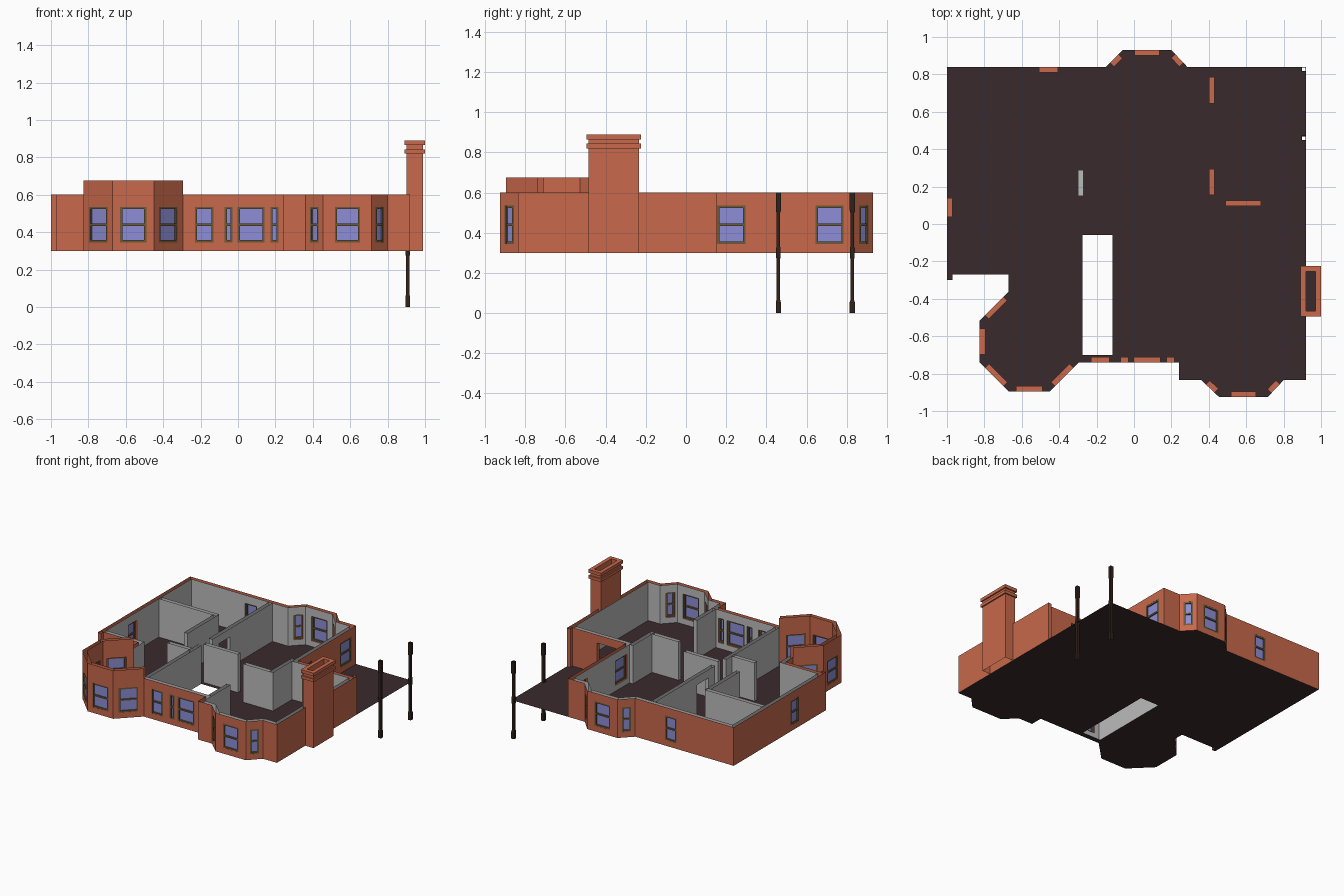
import bpy
from mathutils import Vector
from mathutils.geometry import tessellate_polygon

if "Cube" in bpy.data.objects:
    bpy.data.objects.remove(bpy.data.objects["Cube"])

def material(name, rgb):
    m = bpy.data.materials.new(name)
    m.diffuse_color = (*rgb, 1)
    m.use_nodes = True
    m.node_tree.nodes["Principled BSDF"].inputs["Base Color"].default_value = m.diffuse_color
    return m

BRICK = material("brick", (0.58, 0.14, 0.07))
DARK = material("dark_floor", (0.042, 0.023, 0.027))
GLASS = material("glass", (0.27, 0.27, 0.68))
FRAME = material("window_frame", (0.15, 0.10, 0.04))
POST = material("post_wood", (0.03, 0.015, 0.011))
PLASTER = material("plaster", (0.5, 0.5, 0.5))

Z0, Z1, THICK = 0.30, 0.60, 0.03
WZ0, WZ1 = 0.345, 0.535

class Part:
    """Collects faces for one object."""
    def __init__(self, name, *mats):
        self.name, self.mats, self.v, self.f, self.m = name, mats, [], [], []

    def face(self, pts, mat=0):
        n = len(self.v)
        self.v += [tuple(p) for p in pts]
        self.f.append(range(n, n + len(pts)))
        self.m.append(mat)

    def done(self):
        me = bpy.data.meshes.new(self.name)
        me.from_pydata(self.v, [], [tuple(f) for f in self.f])
        for m in self.mats:
            me.materials.append(m)
        me.polygons.foreach_set("material_index", self.m)
        ob = bpy.data.objects.new(self.name, me)
        bpy.context.collection.objects.link(ob)
        return ob

def at(p, z):
    return Vector((p.x, p.y, z))

def panel(part, a, b, za, zb, mat, flip=False):
    pts = [at(a, za), at(b, za), at(b, zb), at(a, zb)]
    part.face(pts[::-1] if flip else pts, mat)

def sheet(part, a, b, top, holes, mat, flip):
    """Upright sheet from a to b with rectangular holes (p, q, z0, z1)."""
    cur = a
    for p, q, z0, z1 in holes:
        panel(part, cur, p, Z0, top, mat, flip)
        if z0 > Z0:
            panel(part, p, q, Z0, z0, mat, flip)
        panel(part, p, q, z1, top, mat, flip)
        cur = q
    panel(part, cur, b, Z0, top, mat, flip)

def reveals(part, p, q, off, z0, z1, mat):
    """Lining of an opening through a wall."""
    for c, flip in ((p, True), (q, False)):
        panel(part, c, c + off, z0, z1, mat, flip)
    for z, flip in ((z0, False), (z1, True)):
        if z > Z0:
            pts = [at(p, z), at(q, z), at(q + off, z), at(p + off, z)]
            part.face(pts[::-1] if flip else pts, mat)

def bar(part, a, b, n, d0, d1, z0, z1, mat):
    """Box running from a to b, between depths d0 and d1 along n."""
    base = [a + n * d0, b + n * d0, b + n * d1, a + n * d1]
    for i in range(4):
        panel(part, base[i], base[(i + 1) % 4], z0, z1, mat)
    part.face([at(p, z0) for p in base[::-1]], mat)
    part.face([at(p, z1) for p in base], mat)

def window(part, p, q, n):
    d, w = (q - p).normalized(), 0.012
    zm = (WZ0 + WZ1) / 2
    bar(part, p, p + d * w, n, 0.0, 0.02, WZ0, WZ1, 0)
    bar(part, q - d * w, q, n, 0.0, 0.02, WZ0, WZ1, 0)
    for z in (WZ0, zm - w / 2, WZ1 - w):
        bar(part, p, q, n, 0.001, 0.019, z, z + w, 0)
    panel(part, p + n * 0.010, q + n * 0.010, WZ0, WZ1, 1)

def walls_left_of(a, b):
    d = (b - a).normalized()
    return Vector((-d.y, d.x))

# outer wall corners, anticlockwise: x, y, openings (distance or None = middle, width)
TOWER = [(None, 0.14)]
SIDE = [(None, 0.065)]
MAIN = [(None, 0.135)]
PLAN = [
    (-1, 0.84, [(0.752, 0.10)]), (-1, -0.27, []), (-0.67, -0.27, []),
    (-0.67, -0.36, TOWER), (-0.825, -0.515, TOWER), (-0.825, -0.74, TOWER),
    (-0.67, -0.895, TOWER), (-0.45, -0.895, TOWER),
    (-0.295, -0.74, [(0.115, 0.10), (0.245, 0.042), (0.365, 0.145), (0.49, 0.045)]),
    (0.24, -0.74, []), (0.24, -0.835, []), (0.36, -0.835, SIDE),
    (0.455, -0.925, MAIN), (0.715, -0.925, SIDE), (0.80, -0.835, []),
    (0.92, -0.835, []), (0.92, 0.125, [(0.335, 0.19)]),
    (0.43, 0.125, [(0.10, 0.14), (0.59, 0.14)]), (0.43, 0.84, []),
    (0.285, 0.84, SIDE), (0.20, 0.93, MAIN), (-0.06, 0.93, SIDE),
    (-0.15, 0.84, [(0.307, 0.10)]),
]
DOOR_SEG = 16
P = [Vector(c[:2]) for c in PLAN]
N = len(P)
normals = [walls_left_of(P[i], P[(i + 1) % N]) for i in range(N)]
INNER = [P[i] + (normals[i - 1] + normals[i]) * (THICK / (1 + normals[i - 1].dot(normals[i])))
         for i in range(N)]

# outer walls (brick outside, plaster inside, open tops) and their windows
outer = Part("outer_walls", BRICK, PLASTER)
glazing = Part("windows", FRAME, GLASS)
for i, (_, _, openings) in enumerate(PLAN):
    j = (i + 1) % N
    a, b, n = P[i], P[j], normals[i]
    d, tower = (b - a).normalized(), 3 <= i <= 7
    holes = []
    for c, w in openings:
        c = (b - a).length / 2 if c is None else c
        p, q = a + d * (c - w / 2), a + d * (c + w / 2)
        z0, z1 = (Z0, WZ1) if i == DOOR_SEG else (WZ0, WZ1)
        holes.append((p, q, z0, z1))
        reveals(outer, p, q, n * THICK, z0, z1, 0)
        if i != DOOR_SEG:
            window(glazing, p, q, n)
    top = 0.675 if tower else Z1
    sheet(outer, a, b, top, holes, 0, False)
    off = n * THICK
    sheet(outer, INNER[i], INNER[j], top,
          [(p + off, q + off, z0, z1) for p, q, z0, z1 in holes], 0 if tower else 1, True)
# wall ends standing proud of the two re-entrant corners
for x, y in ((-1, -0.30), (0.89, 0.125)):
    c = [Vector((x, y)), Vector((x + 0.03, y)), Vector((x + 0.03, y + 0.03)), Vector((x, y + 0.03))]
    for k in range(4):
        panel(outer, c[k], c[(k + 1) % 4], Z0, Z1, 0)
outer.done()
glazing.done()

# floor slab with porch, post notches and stair opening
fl = [(p.x, p.y) for p in P[:16]]
fl += [(0.92, 0.447), (0.895, 0.447), (0.895, 0.472), (0.92, 0.472),
       (0.92, 0.815), (0.895, 0.815), (0.895, 0.84)]
fl += [(p.x, p.y) for p in P[19:]]
fl[1:2] = [(-1, -0.30), (-0.97, -0.30), (-0.97, -0.27)]
hole = [(-0.275, -0.70), (-0.115, -0.70), (-0.115, -0.06), (-0.275, -0.06)]
loops = [[Vector((x, y, 0)) for x, y in lp] for lp in (fl, hole)]
pts = loops[0] + loops[1]
floor = Part("floor", DARK)
for tri in tessellate_polygon(loops):
    t = [at(pts[k], Z0) for k in tri]
    if (t[1] - t[0]).cross(t[2] - t[0]).z < 0:
        t.reverse()
    floor.face(t)
floor.done()

# partition walls: x0, y0, x1, y1 rectangles, open tops
ROOMS = [
    (-0.97, 0.41, -0.47, 0.44), (-0.50, 0.05, -0.47, 0.41),
    (-0.50, -0.16, -0.30, -0.13), (-0.305, -0.71, -0.275, -0.06),
    (-0.275, -0.03, 0.02, 0.0), (0.24, -0.71, 0.27, -0.48),
    (0.37, -0.14, 0.40, 0.125), (0.14, -0.14, 0.37, -0.11),
]
inside = Part("partition_walls", PLASTER)
for x0, y0, x1, y1 in ROOMS:
    c = [Vector(p) for p in ((x0, y0), (x1, y0), (x1, y1), (x0, y1))]
    for k in range(4):
        panel(inside, c[k], c[(k + 1) % 4], Z0, Z1, 0)
# hall partition with doorway
a, b, off = Vector((-0.27, 0.07)), Vector((-0.27, 0.81)), Vector((-0.03, 0))
p, q = Vector((-0.27, 0.15)), Vector((-0.27, 0.29))
sheet(inside, a, b, Z1, [(p, q, Z0, WZ1)], 0, False)
sheet(inside, a + off, b + off, Z1, [(p + off, q + off, Z0, WZ1)], 0, True)
panel(inside, a + off, a, Z0, Z1, 0)
reveals(inside, p, q, off, Z0, WZ1, 0)
inside.done()

def square_sweep(name, cx, cy, hx, hy, profile, *mats):
    """Rectangular section swept up a profile of (outset, z)."""
    part = Part(name, *mats)
    def ring(o, z):
        return [Vector((cx + sx * (hx + o), cy + sy * (hy + o), z))
                for sx, sy in ((-1, -1), (1, -1), (1, 1), (-1, 1))]
    for lo, hi in zip(profile, profile[1:]):
        r, s = ring(*lo), ring(*hi)
        for k in range(4):
            m = (k + 1) % 4
            part.face([r[k], r[m], s[m], s[k]])
    if len(mats) > 1:
        part.face(ring(*profile[-1]), 1)
    return part.done()

# chimney with two corbel bands and a hollow flue
square_sweep("chimney", 0.945, -0.36, 0.045, 0.125,
             [(0, 0.30), (0, 0.82), (0.01, 0.82), (0.01, 0.843), (0, 0.843), (0, 0.865),
              (0.01, 0.865), (0.01, 0.89), (-0.02, 0.89), (-0.02, 0.60)], BRICK, DARK)

# porch posts with wider feet and heads
for k, y in enumerate((0.4595, 0.8275)):
    square_sweep(f"porch_post_{k + 1}", 0.9075, y, 0.0095, 0.0095,
                 [(0.003, 0), (0.003, 0.055), (0, 0.065), (0, 0.27), (0.002, 0.28),
                  (0.002, 0.32), (0, 0.33), (0, 0.50), (0.003, 0.51), (0.003, 0.60)], POST)
